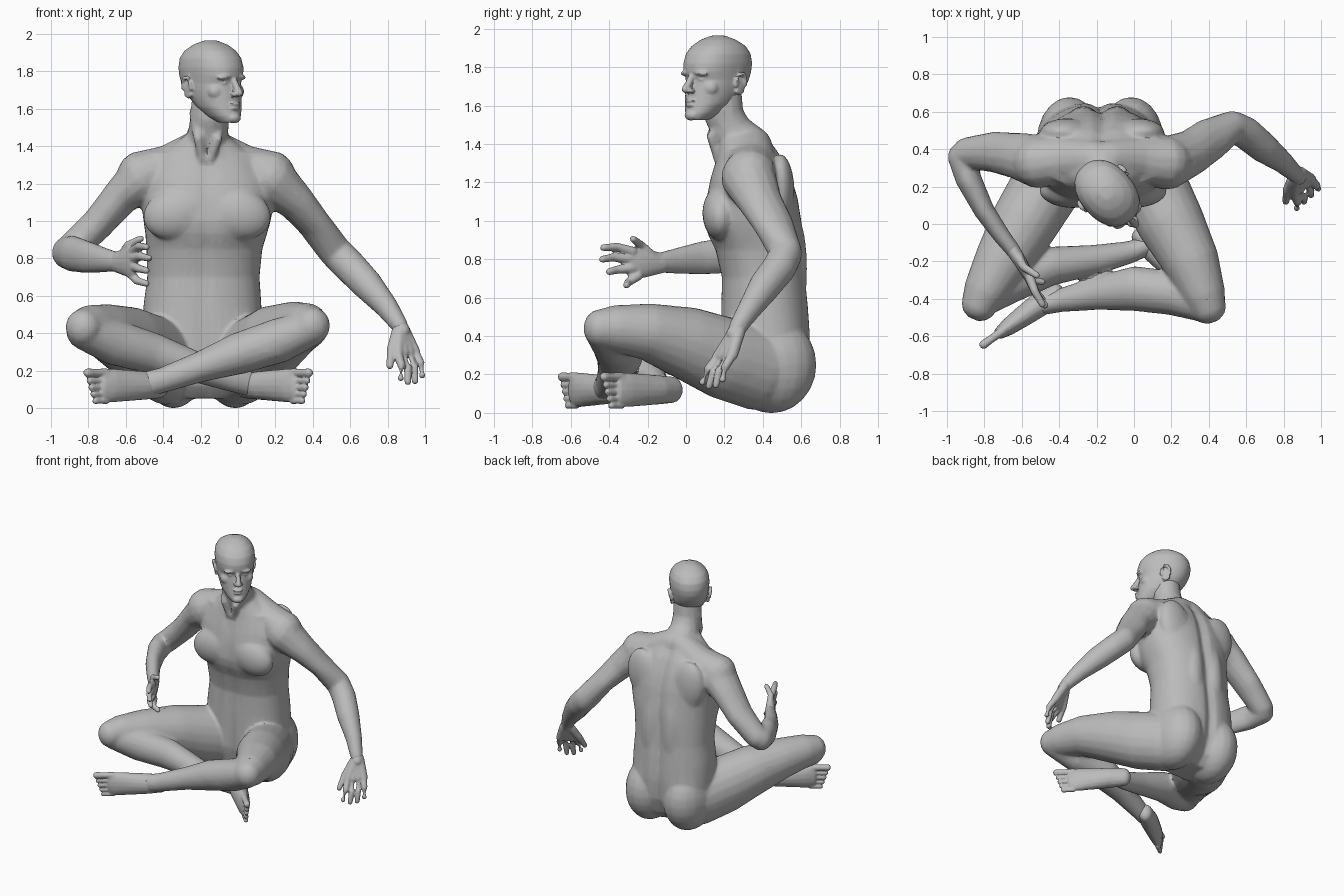
import bpy, bmesh, math
from mathutils import Vector, Matrix

skin = bpy.data.materials.new("grey_skin")
skin.diffuse_color = (0.5, 0.5, 0.5, 1)
MID = -0.18  # x of the torso's centre line


def loft(bm, loops):
    """Skin a list of equal point loops and cap both ends."""
    rows = [[bm.verts.new(p) for p in loop] for loop in loops]
    n = len(rows[0])
    for a, b in zip(rows, rows[1:]):
        for i in range(n):
            bm.faces.new((a[i], a[(i + 1) % n], b[(i + 1) % n], b[i]))
    bm.faces.new(rows[0][::-1])
    bm.faces.new(rows[-1])


def tube(bm, pts, n=14):
    """Round-ended limb through (x, y, z, side radius[, upward radius])."""
    P = [Vector(p[:3]) for p in pts]
    R = [(p[3], p[-1]) for p in pts]
    T = [(P[min(i + 1, len(P) - 1)] - P[max(i - 1, 0)]).normalized() for i in range(len(P))]
    domes = [(0.92, 0.3), (0.7, 0.7), (0.38, 0.92)]
    rings = [(P[0] - T[0] * min(R[0]) * o, T[0], R[0], s) for o, s in domes]
    rings += [(p, t, r, 1) for p, t, r in zip(P, T, R)]
    rings += [(P[-1] + T[-1] * min(R[-1]) * o, T[-1], R[-1], s) for o, s in reversed(domes)]
    loops = []
    for p, t, r, s in rings:
        ref = Vector((0, 0, 1)) if abs(t.z) < 0.9 else Vector((0, 1, 0))
        side = t.cross(ref).normalized()
        up = side.cross(t)
        loops.append([p + side * r[0] * s * math.cos(a) + up * r[1] * s * math.sin(a)
                      for a in (2 * math.pi * i / n for i in range(n))])
    loft(bm, loops)


def slices(bm, rows, groove=0.0, power=0.9, n=48):
    """Stacked horizontal sections (z, centre x, half width, front y, back y)."""
    loops = []
    for z, cx, w, yf, yb in rows:
        loop = []
        for i in range(n):
            a = 2 * math.pi * i / n
            c, s = math.cos(a), math.sin(a)
            x = w * math.copysign(abs(c) ** power, c)
            y = (yf + yb) / 2 + (yb - yf) / 2 * math.copysign(abs(s) ** power, s)
            dent = groove * math.exp(-(x / 0.035) ** 2)
            y -= dent if s > 0 else -dent * 0.35
            loop.append((cx + x, y, z))
        loops.append(loop)
    loft(bm, loops)


def ball(bm, centre, radii, rot=0.0):
    m = Matrix.Translation(centre) @ Matrix.Rotation(rot, 4, 'Y') @ Matrix.Diagonal((*radii, 1))
    bmesh.ops.create_uvsphere(bm, u_segments=20, v_segments=12, radius=1, matrix=m)


def pair(bm, mid, dx, y, z, radii, rot=0.0):
    for s in (-1, 1):
        ball(bm, (mid + s * dx, y, z), radii, s * rot)


def finish(bm, name, voxel, smooth, ratio, matrix=None):
    """Fuse the overlapping volumes into one faceted skin."""
    bmesh.ops.recalc_face_normals(bm, faces=bm.faces)
    if matrix:
        bm.transform(matrix)
    me = bpy.data.meshes.new(name)
    bm.to_mesh(me)
    bm.free()
    ob = bpy.data.objects.new(name, me)
    bpy.context.collection.objects.link(ob)
    r = ob.modifiers.new("fuse", 'REMESH')
    r.mode, r.voxel_size = 'VOXEL', voxel
    s = ob.modifiers.new("soften", 'SMOOTH')
    s.factor, s.iterations = 0.5, smooth
    d = ob.modifiers.new("facets", 'DECIMATE')
    d.ratio = ratio
    dg = bpy.context.evaluated_depsgraph_get()
    ob.data = bpy.data.meshes.new_from_object(ob.evaluated_get(dg))
    ob.modifiers.clear()
    ob.data.name = name
    ob.data.materials.clear()
    ob.data.materials.append(skin)
    bpy.ops.object.select_all(action='DESELECT')
    ob.select_set(True)
    bpy.context.view_layer.objects.active = ob
    bpy.ops.object.shade_smooth_by_angle(angle=math.radians(32))


body = bmesh.new()
# torso
slices(body, [(0.05, -.19, .19, .27, .51), (0.12, -.19, .275, .21, .59), (0.25, -.19, .315, .18, .64),
              (0.40, -.19, .32, .18, .65), (0.55, -.19, .315, .18, .64), (0.70, -.185, .30, .185, .625),
              (0.85, -.18, .31, .15, .62), (0.93, -.17, .325, .11, .615), (1.00, -.165, .34, .095, .605),
              (1.12, -.165, .355, .105, .585), (1.22, -.168, .34, .125, .555), (1.32, -.17, .28, .155, .51),
              (1.40, -.17, .19, .17, .455), (1.46, -.17, .11, .17, .39)], groove=0.03, power=.87)
pair(body, MID, .165, .445, .25, (.175, .235, .252))            # buttocks
pair(body, -.165, .16, .18, 1.04, (.185, .095, .14), .25)       # chest muscles
pair(body, -.17, .19, .49, 1.15, (.14, .075, .20), .2)          # shoulder blades
pair(body, MID, .09, .57, .75, (.075, .06, .28))                # lower back muscles
# shoulders, collar bones and neck
for s in (-1, 1):
    tube(body, [(-.17 + s * .04, .35, 1.39, .10), (-.17 + s * .2, .345, 1.31, .12, .10),
                (-.17 + s * .34, .33, 1.24, .14)])
    tube(body, [(-.17 + s * .03, .18, 1.33, .02), (-.17 + s * .16, .21, 1.345, .02),
                (-.17 + s * .3, .28, 1.35, .02)])
tube(body, [(-.17, .31, 1.38, .135), (-.16, .235, 1.47, .11), (-.15, .195, 1.56, .106), (-.145, .19, 1.66, .102)])
for x, top in ((-.19, -.235), (-.15, -.065)):
    tube(body, [(x, .165, 1.32, .022), ((x + top) / 2, .13, 1.44, .026), (top, .19, 1.58, .028)])

# arms: shoulder, elbow, wrist
tube(body, [(-.51, .335, 1.225, .145, .135), (-.625, .365, 1.13, .125, .10), (-.75, .385, .985, .11, .088),
            (-.89, .38, .85, .085)])
tube(body, [(-.915, .36, .83, .082, .087), (-.885, .24, .825, .07, .098), (-.80, .07, .805, .056, .086),
            (-.71, -.06, .79, .047, .066), (-.64, -.15, .78, .04, .052)])
tube(body, [(.17, .325, 1.225, .145, .14), (.31, .385, 1.10, .122, .10), (.41, .455, .98, .115, .082),
            (.52, .52, .835, .085, .09)])
tube(body, [(.53, .52, .825, .085, .09), (.60, .485, .755, .088, .09), (.69, .41, .66, .082, .085),
            (.795, .33, .54, .06, .064), (.865, .265, .44, .046)])

# legs: thigh, then shin crossing to the other side
tube(body, [(-.36, .38, .23, .19, .22), (-.47, .2, .285, .19, .215), (-.59, 0, .36, .18, .185),
            (-.71, -.21, .41, .15, .147), (-.80, -.37, .43, .117, .12), (-.825, -.425, .43, .098, .102)], 20)
tube(body, [(0, .38, .23, .19, .22), (.10, .2, .285, .19, .215), (.20, 0, .365, .18, .19),
            (.31, -.21, .425, .15, .147), (.375, -.385, .44, .117, .12), (.395, -.44, .44, .098, .102)], 20)
tube(body, [(-.82, -.40, .41, .10), (-.66, -.31, .35, .112, .122), (-.45, -.225, .29, .105, .11),
            (-.2, -.19, .21, .08), (-.02, -.15, .15, .06, .067), (.06, -.12, .13, .055, .067)], 18)
tube(body, [(.37, -.425, .42, .10), (.22, -.37, .36, .12), (0, -.345, .29, .12, .112),
            (-.2, -.37, .22, .09, .082), (-.4, -.41, .15, .062, .068), (-.48, -.43, .13, .056, .068)], 18)
finish(body, "body", 0.011, 7, 0.14)

# right hand: palm, thumb and fingers
hand = bmesh.new()
tube(hand, [(-.66, -.12, .78, .04, .052), (-.615, -.19, .78, .036, .07), (-.58, -.25, .78, .032, .085),
            (-.56, -.29, .78, .025, .082)])
for path in ([(-.62, -.17, .81), (-.59, -.23, .87), (-.52, -.275, .905)],
             [(-.56, -.28, .84), (-.53, -.36, .865), (-.49, -.43, .86)],
             [(-.56, -.29, .80), (-.52, -.38, .81), (-.475, -.435, .80)],
             [(-.56, -.28, .755), (-.53, -.36, .745), (-.49, -.40, .735)],
             [(-.57, -.25, .715), (-.54, -.30, .68), (-.49, -.31, .665)]):
    tube(hand, [(*p, r) for p, r in zip(path, (.027, .022, .018))], 10)
finish(hand, "right_hand", 0.006, 3, 0.2)

# left hand: four fingers fanned out below the palm, and a thumb
hand = bmesh.new()
tube(hand, [(.85, .285, .46, .045), (.88, .25, .41, .042)])
for k in range(4):
    f = k / 3
    root = Vector((.855 + .09 * f, .165 + .075 * f, .29 + .01 * f))
    tip = Vector((.87 + .115 * f, .085 + .105 * f, .16 - .03 * math.sin(f * math.pi) + .015 * f))
    bend = (root + tip) / 2 + Vector((.012, -.012, 0))
    tube(hand, [(.865 + .02 * f, .25 + .025 * f, .42, .034), (*root, .03)], 10)
    tube(hand, [(*root, .025), (*bend, .022), (*tip, .018)], 10)
tube(hand, [(.85, .24, .40, .032), (.82, .18, .31, .026), (.812, .12, .225, .019)], 10)
finish(hand, "left_hand", 0.006, 3, 0.2)

# feet lying on their outer edges, toes stacked
for name, heel, toe in (("right_foot", (.02, -.05, .12), (.32, -.365, .12)),
                        ("left_foot", (-.40, -.355, .12), (-.735, -.595, .12))):
    foot = bmesh.new()
    h, t = Vector(heel), Vector(toe)
    tube(foot, [(*h.lerp(t, f), w, v) for f, w, v in
                ((.06, .052, .068), (.3, .066, .076), (.6, .056, .084), (.82, .046, .09), (.94, .034, .086))], 16)
    d = (t - h).normalized()
    for k in range(5):
        a = t + Vector((0, 0, .068 - .036 * k - (.006 if k else 0))) - d * .04
        b = a + d * (.125 - .013 * k)
        r = .024 if k == 0 else .018
        tube(foot, [(*a, r), (*a.lerp(b, .6), r * .9), (*b, r)], 10)
    finish(foot, name, 0.0065, 2, 0.2)

# head, shaped facing forward and then turned to its left
head = bmesh.new()
slices(head, [(1.525, 0, .045, -.185, -.07), (1.56, 0, .078, -.19, .0), (1.61, 0, .108, -.18, .07),
              (1.66, 0, .122, -.175, .13), (1.70, 0, .13, -.172, .165), (1.735, 0, .133, -.165, .185),
              (1.775, 0, .14, -.182, .2), (1.82, 0, .145, -.182, .205), (1.87, 0, .14, -.165, .195),
              (1.91, 0, .12, -.13, .165), (1.942, 0, .085, -.08, .11), (1.964, 0, .035, -.02, .05)])
pair(head, 0, .05, -.152, 1.77, (.048, .03, .016), .1)          # brows
pair(head, 0, .05, -.143, 1.737, (.022, .022, .012))            # eyes
pair(head, 0, .07, -.105, 1.69, (.05, .045, .045), -.3)         # cheekbones
tube(head, [(0, -.165, 1.765, .016), (0, -.19, 1.72, .018), (0, -.216, 1.684, .02)], 12)  # nose
pair(head, 0, .017, -.195, 1.677, (.016, .022, .013))           # nostrils
ball(head, (0, -.183, 1.625), (.036, .018, .011))               # upper lip
ball(head, (0, -.181, 1.603), (.032, .018, .011))               # lower lip
ball(head, (0, -.175, 1.55), (.04, .03, .028))                  # chin
for s in (-1, 1):                                               # ears
    rim = [(s * (.142 + .012 * math.sin(a)), .045 + .032 * math.cos(a), 1.715 + .052 * math.sin(a), .011)
           for a in (math.radians(d) for d in range(-130, 191, 40))]
    tube(head, rim, 8)
    ball(head, (s * .133, .045, 1.71), (.014, .03, .045))
turn = Matrix.Translation((-.137, .157, 0)) @ Matrix.Rotation(math.radians(42), 4, 'Z')
finish(head, "head", 0.006, 4, 0.15, turn)
